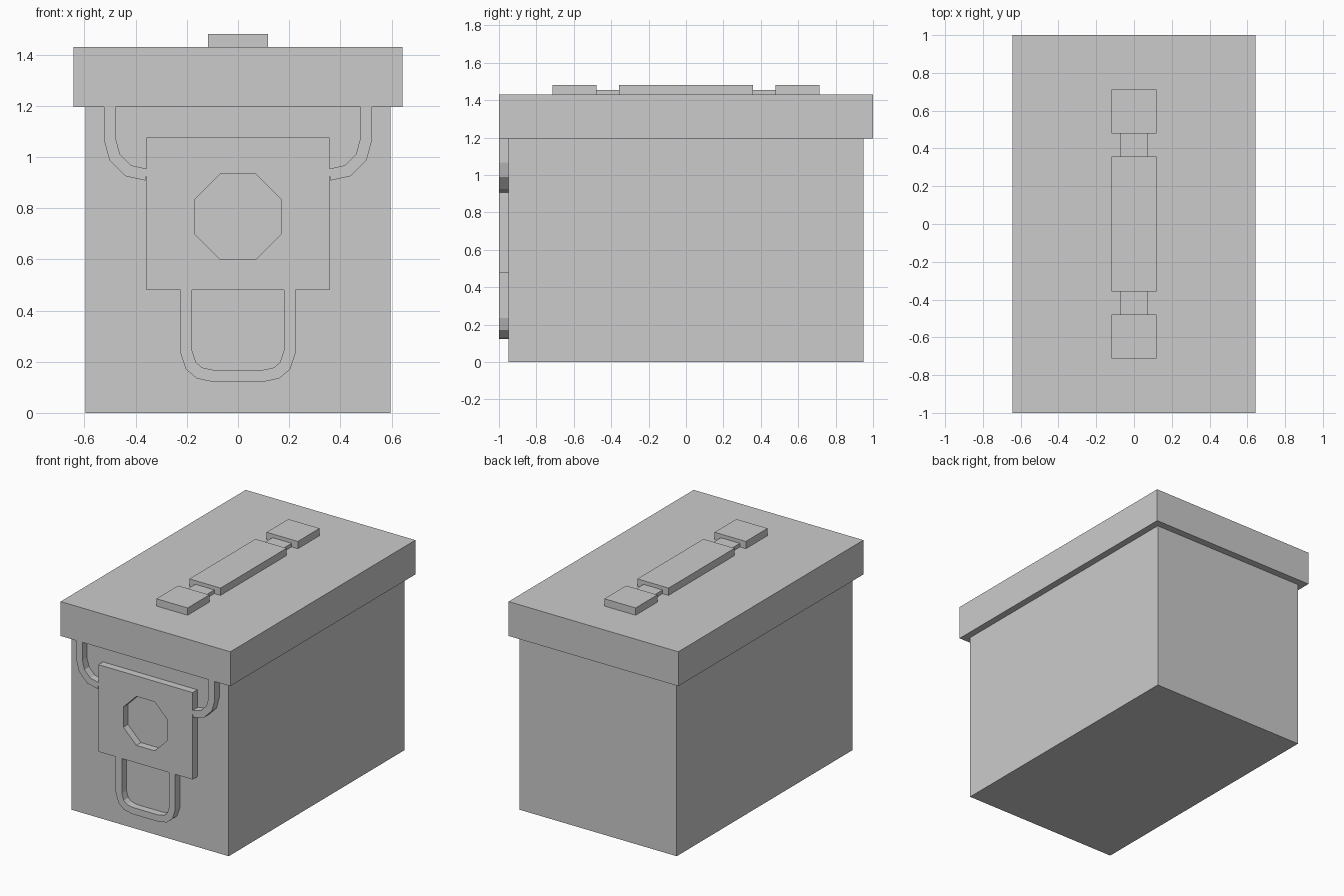
import bpy, bmesh
from math import cos, sin, pi
from mathutils import Vector

if "Cube" in bpy.data.objects:
    bpy.data.objects.remove(bpy.data.objects["Cube"], do_unlink=True)

grey = bpy.data.materials.new("plain_grey")
grey.use_nodes = True
colour = (0.6, 0.6, 0.6, 1)
grey.diffuse_color = colour
grey.node_tree.nodes["Principled BSDF"].inputs["Base Color"].default_value = colour

FRONT, WALL = -1.0, -0.95   # front of the raised fittings, front of the body


def finish(name, bm):
    bmesh.ops.recalc_face_normals(bm, faces=bm.faces)
    mesh = bpy.data.meshes.new(name)
    bm.to_mesh(mesh)
    bm.free()
    mesh.materials.append(grey)
    obj = bpy.data.objects.new(name, mesh)
    bpy.context.collection.objects.link(obj)
    return obj


def box(name, x, y, z):
    bm = bmesh.new()
    bmesh.ops.create_cube(bm, size=1)
    for v in bm.verts:
        v.co = [lo + (c + 0.5) * (hi - lo) for c, (lo, hi) in zip(v.co, (x, y, z))]
    return finish(name, bm)


def thicken(name, bm):
    """Extrude faces lying on the fitting front back to the wall."""
    out = bmesh.ops.extrude_face_region(bm, geom=bm.faces[:])
    verts = [g for g in out["geom"] if isinstance(g, bmesh.types.BMVert)]
    bmesh.ops.translate(bm, verts=verts, vec=(0, WALL - FRONT, 0))
    return finish(name, bm)


def strap(name, path, width=0.046):
    """Flat bent bar following a path in x and z, with mitred corners."""
    pts = [Vector(p) for p in path]
    bm = bmesh.new()
    pairs = []
    for i, p in enumerate(pts):
        before = (p - pts[i - 1]).normalized() if i else None
        after = (pts[i + 1] - p).normalized() if i < len(pts) - 1 else None
        a, b = before or after, after or before
        mid = (a + b).normalized()
        side = Vector((-mid.y, mid.x)) * (width / 2 / mid.dot(a))
        pairs.append([bm.verts.new((q.x, FRONT, q.y)) for q in (p + side, p - side)])
    for (a, b), (c, d) in zip(pairs, pairs[1:]):
        bm.faces.new((a, b, d, c))
    bmesh.ops.dissolve_faces(bm, faces=bm.faces[:])
    return thicken(name, bm)


def mirrored(path):
    return [(-x, z) for x, z in path]


# Body and overhanging lid
box("body", (-0.595, 0.595), (WALL, -WALL), (0, 1.195))
box("lid", (-0.642, 0.642), (-1, 1), (1.195, 1.43))

# Carrying handle on the lid
box("handle_grip", (-0.118, 0.118), (-0.357, 0.357), (1.43, 1.48))
for end, s in (("front", -1), ("back", 1)):
    box(end + "_handle_mount", (-0.118, 0.118), sorted((s * 0.478, s * 0.713)), (1.43, 1.48))
    box(end + "_handle_link", (-0.073, 0.071), sorted((s * 0.357, s * 0.478)), (1.43, 1.455))

# Latch plate with an octagonal opening
bm = bmesh.new()
outer = [(-0.357, 0.48), (0.357, 0.48), (0.357, 1.075), (-0.357, 1.075)]
hole = [(0.181 * cos((i + 0.5) * pi / 4), 0.767 + 0.181 * sin((i + 0.5) * pi / 4))
        for i in range(8)]
for loop in (outer, hole):
    ring = [bm.verts.new((x, FRONT, z)) for x, z in loop]
    for a, b in zip(ring, ring[1:] + ring[:1]):
        bm.edges.new((a, b))
bmesh.ops.triangle_fill(bm, use_beauty=True, edges=bm.edges[:], normal=(0, -1, 0))
thicken("latch_plate", bm)

# Bent wire arms beside the plate and the pull loop below it
arm = [(0.501, 1.195), (0.501, 1.07), (0.482, 1.0), (0.429, 0.946), (0.357, 0.93)]
strap("left_latch_arm", arm)
strap("right_latch_arm", mirrored(arm))
half_loop = [(-0.202, 0.48), (-0.202, 0.238), (-0.184, 0.184), (-0.151, 0.156), (-0.1, 0.145)]
strap("latch_pull_loop", half_loop + mirrored(half_loop)[::-1])
